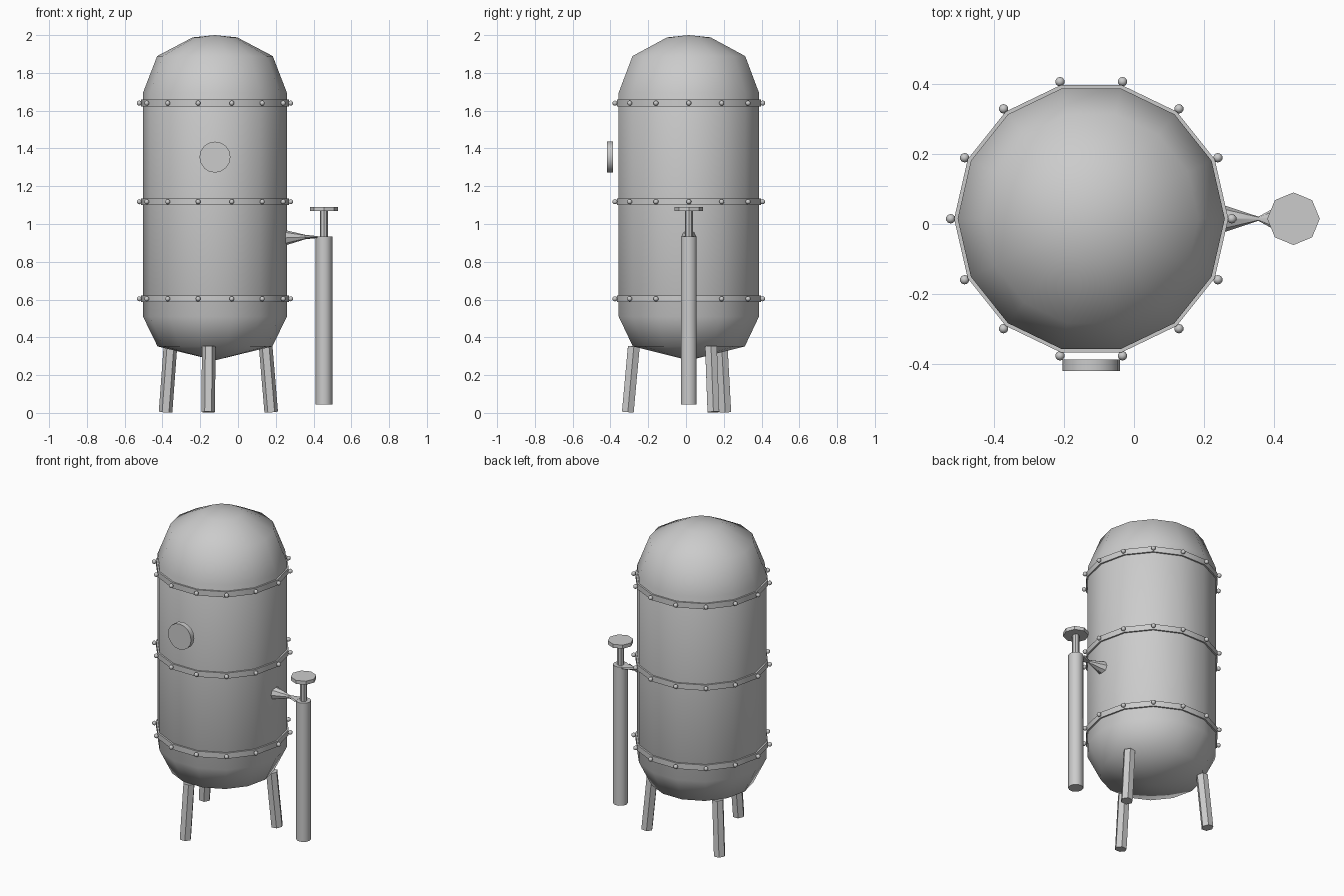
import bpy, bmesh, math
from math import sin, cos, pi, radians
from mathutils import Vector

if "Cube" in bpy.data.objects:
    bpy.data.objects.remove(bpy.data.objects["Cube"])

CX, CY = -0.122, 0.015     # tank axis
R, SIDES = 0.381, 14       # tank radius and side count
PX = 0.455                 # valve pipe axis

grey = bpy.data.materials.new("painted_grey_metal")
grey.use_nodes = True
color = (0.6, 0.6, 0.6, 1)
grey.diffuse_color = color
grey.node_tree.nodes["Principled BSDF"].inputs["Base Color"].default_value = color


def finish(name, bm, smooth_angle=None):
    """Turn a bmesh into a named object, smooth below the given angle."""
    bmesh.ops.recalc_face_normals(bm, faces=bm.faces)
    mesh = bpy.data.meshes.new(name)
    bm.to_mesh(mesh)
    bm.free()
    mesh.materials.append(grey)
    ob = bpy.data.objects.new(name, mesh)
    bpy.context.collection.objects.link(ob)
    if smooth_angle:
        bpy.ops.object.select_all(action='DESELECT')
        ob.select_set(True)
        bpy.context.view_layer.objects.active = ob
        bpy.ops.object.shade_smooth_by_angle(angle=radians(smooth_angle))
    return ob


def loft(bm, rings, closed=False):
    """Bridge rings of points; cap the ends, or join last to first."""
    loops = [[bm.verts.new(p) for p in ring] for ring in rings]
    n = len(loops[0])
    pairs = list(zip(loops, loops[1:]))
    if closed:
        pairs.append((loops[-1], loops[0]))
    for a, b in pairs:
        for i in range(n):
            j = (i + 1) % n
            bm.faces.new((a[i], a[j], b[j], b[i]))
    if not closed:
        bm.faces.new(loops[0])
        bm.faces.new(loops[-1])


def circle(x, y, z, r, n):
    return [(x + r * cos(2 * pi * i / n), y + r * sin(2 * pi * i / n), z)
            for i in range(n)]


def rod(name, start, end, r, n, smooth_angle=None):
    """Straight prism between two points."""
    start, end = Vector(start), Vector(end)
    turn = Vector((0, 0, 1)).rotation_difference(end - start)
    bm = bmesh.new()
    ring = [turn @ Vector(p) for p in circle(0, 0, 0, r, n)]
    loft(bm, [[start + p for p in ring], [end + p for p in ring]])
    return finish(name, bm, smooth_angle)


# Tank: domed vessel, smooth all over
profile = [(0.352, 0.304), (0.51, R), (1.695, R), (1.889, 0.306), (1.988, 0.118)]
bm = bmesh.new()
loft(bm, [circle(CX, CY, z, r, SIDES) for z, r in profile])
bmesh.ops.delete(bm, geom=[f for f in bm.faces if len(f.verts) > 4],
                 context='FACES_ONLY')
for z_end, z_tip in ((profile[0][0], 0.278), (profile[-1][0], 2.0)):
    tip = bm.verts.new((CX, CY, z_tip))
    for e in [e for e in bm.edges if e.is_boundary
              and all(abs(v.co.z - z_end) < 0.001 for v in e.verts)]:
        bm.faces.new((*e.verts, tip))
finish("tank", bm, 80)

# Riveted bands
for label, z in (("lower", 0.604), ("middle", 1.118), ("upper", 1.64)):
    bm = bmesh.new()
    h = 0.018
    loft(bm, [circle(CX, CY, z + dz, r, SIDES) for r, dz in
              ((R - 0.01, -h), (0.391, -h), (0.391, h), (R - 0.01, h))], closed=True)
    finish(label + "_band", bm, 30)
    bm = bmesh.new()
    for p in circle(CX, CY, z, 0.401, SIDES):
        ball = bmesh.ops.create_uvsphere(bm, u_segments=10, v_segments=6, radius=0.0135)
        bmesh.ops.translate(bm, verts=ball["verts"], vec=p)
    finish(label + "_band_rivets", bm, 80)

# Legs: three splayed hexagonal posts
for i in range(3):
    a = radians(23.6 + 120 * i)
    foot = (CX + 0.325 * cos(a), CY + 0.325 * sin(a), 0.004)
    top = (CX + 0.293 * cos(a), CY + 0.293 * sin(a), 0.352)
    rod("leg_%d" % (i + 1), foot, top, 0.036, 6)

# Inspection hatch on the front
rod("hatch", (CX, -0.386, 1.354), (CX, -0.419, 1.354), 0.082, 16, 40)

# Side pipe with valve stem and handwheel
rod("side_pipe", (PX, CY, 0.045), (PX, CY, 0.935), 0.044, 10, 40)
rod("valve_stem", (PX, CY, 0.9), (PX, CY, 1.075), 0.021, 8)
rod("valve_wheel", (PX, CY, 1.068), (PX, CY, 1.091), 0.075, 8)

# Pinched connector from tank to pipe
bm = bmesh.new()
loft(bm, [[(x, CY + ry * cos(pi * i / 4), z + rz * sin(pi * i / 4)) for i in range(8)]
          for x, z, ry, rz in ((0.252, 0.927, 0.04, 0.04),
                               (0.355, 0.931, 0.006, 0.012),
                               (0.42, 0.931, 0.042, 0.005))])
finish("connector", bm, 30)
